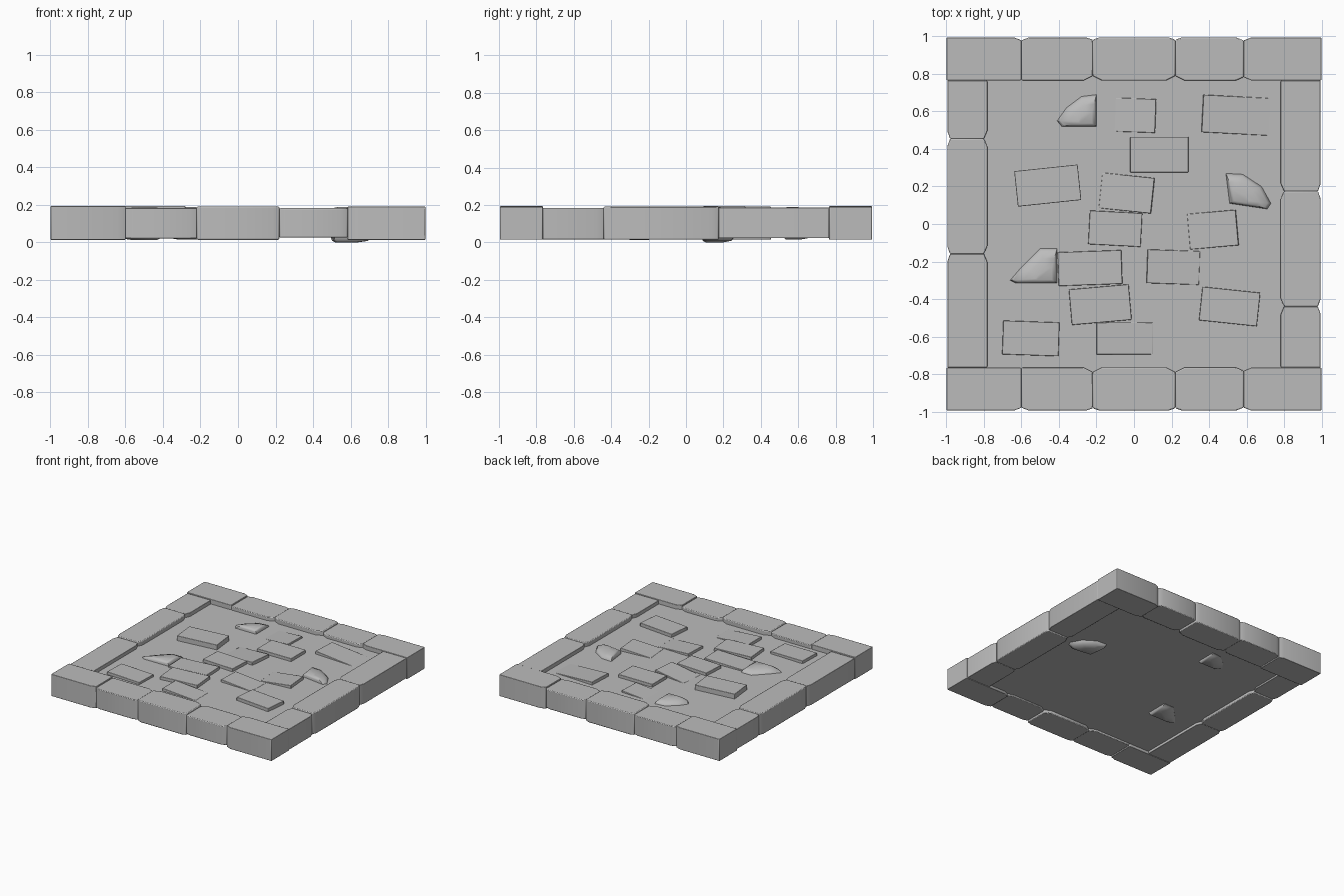
import bpy, bmesh, math
from mathutils import Vector, Matrix

cube = bpy.data.objects.get("Cube")
if cube:
    bpy.data.objects.remove(cube, do_unlink=True)

stone = bpy.data.materials.new("grey_stone")
stone.use_nodes = True
GREY = (0.5, 0.5, 0.5, 1)
stone.diffuse_color = GREY
stone.node_tree.nodes["Principled BSDF"].inputs["Base Color"].default_value = GREY


def finish(name, bm, bevel=0.0, angle=35):
    bmesh.ops.recalc_face_normals(bm, faces=bm.faces)
    mesh = bpy.data.meshes.new(name)
    bm.to_mesh(mesh)
    bm.free()
    obj = bpy.data.objects.new(name, mesh)
    bpy.context.collection.objects.link(obj)
    mesh.materials.append(stone)
    if bevel:
        mod = obj.modifiers.new("worn_edges", 'BEVEL')
        mod.width, mod.segments = bevel, 2
        mod.limit_method = 'ANGLE'
    bpy.ops.object.select_all(action='DESELECT')
    obj.select_set(True)
    bpy.context.view_layer.objects.active = obj
    bpy.ops.object.shade_smooth_by_angle(angle=math.radians(angle))
    return obj


def loft(bm, rings):
    """Skin a stack of equal-sized vertex rings and cap both ends."""
    rows = [[bm.verts.new(p) for p in ring] for ring in rings]
    for a, b in zip(rows, rows[1:]):
        for i in range(len(a)):
            j = (i + 1) % len(a)
            bm.faces.new((a[i], a[j], b[j], b[i]))
    bm.faces.new(rows[0])
    bm.faces.new(rows[-1])


# Border blocks: plan outline with chipped corners at the joints
def border_block(name, start, end, inner, outer, low, high, chips, to_world):
    i0, i1, o0, o1 = chips
    k = 0.025
    plan = []
    for s, t, ds, dt, c in ((start, inner, 1, 1, i0), (end, inner, -1, 1, i1),
                            (end, outer, -1, -1, o1), (start, outer, 1, -1, o0)):
        c = max(c, 0.004)
        a, b = (s + ds * (c + k * (c > 0.01)), t), (s, t + dt * c)
        plan += [b, a] if ds * dt > 0 else [a, b]
    bm = bmesh.new()
    loft(bm, [[(*to_world(s, t), z) for s, t in plan] for z in (low, high)])
    finish(name, bm, 0.006)


joints = [-1, -0.6, -0.22, 0.22, 0.585, 1]
tops = [0.193, 0.184, 0.191, 0.182, 0.19]
lows = [0.014, 0.022, 0.014, 0.026, 0.014]
inner_chips = [0, 0.006, 0.025, 0.025, 0.018, 0]
outer_chips = [0, 0.015, 0.012, 0.012, 0.016, 0]
for side, sign in (("front", -1), ("back", 1)):
    for i in range(5):
        border_block(f"{side}_border_block_{i + 1}", joints[i], joints[i + 1], 0.765, 0.995,
                     lows[i], tops[i],
                     (inner_chips[i], inner_chips[i + 1], outer_chips[i], outer_chips[i + 1]),
                     lambda s, t, g=sign: (s, g * t))

for side, sign, joints in (("left", 1, (-0.765, -0.44, 0.175, 0.765)),
                           ("right", -1, (-0.765, -0.16, 0.455, 0.765))):
    for i in range(3):
        border_block(f"{side}_border_block_{i + 1}", joints[i], joints[i + 1], 0.782, 0.995,
                     (0.016, 0.014, 0.022)[i], (0.184, 0.191, 0.186)[i],
                     (0.018 * (i > 0), 0.018 * (i < 2), 0.014 * (i > 0), 0.014 * (i < 2)),
                     lambda s, t, g=sign: (g * t, s))

# Thin recessed floor plate
bm = bmesh.new()
bmesh.ops.create_cube(bm, size=1, matrix=Matrix.Translation((0, 0, 0.096)) @
                      Matrix.Diagonal((1.7, 1.7, 0.118, 1)))
finish("floor_plate", bm)

# Raised bricks: x, y, length, width, turn, top height, sideways tilt (degrees)
bricks = [
    (0.00, 0.58, 0.23, 0.18, -2, 0.162, -4),
    (0.55, 0.58, 0.37, 0.20, -3, 0.167, 4),
    (0.135, 0.37, 0.31, 0.19, 0, 0.180, 0),
    (-0.46, 0.205, 0.34, 0.19, 6, 0.195, 0),
    (-0.04, 0.165, 0.28, 0.19, -6, 0.168, -5),
    (-0.10, -0.025, 0.28, 0.18, -3, 0.180, 0),
    (0.42, -0.03, 0.26, 0.19, 5, 0.168, -5),
    (-0.235, -0.235, 0.34, 0.18, 2, 0.172, -2),
    (0.21, -0.23, 0.28, 0.18, -2, 0.166, 4),
    (-0.18, -0.43, 0.32, 0.19, 5, 0.180, 0),
    (0.51, -0.44, 0.31, 0.18, -6, 0.182, 0),
    (-0.55, -0.61, 0.30, 0.18, -2, 0.176, 1),
    (-0.05, -0.61, 0.30, 0.17, 0, 0.167, 4),
]
for n, (x, y, length, width, turn, top, tilt) in enumerate(bricks, 1):
    bm = bmesh.new()
    place = (Matrix.Translation((x, y, top)) @ Matrix.Rotation(math.radians(turn), 4, 'Z')
             @ Matrix.Rotation(math.radians(tilt), 4, 'Y') @ Matrix.Translation((0, 0, -0.03))
             @ Matrix.Diagonal((length, width, 0.06, 1)))
    bmesh.ops.create_cube(bm, size=1, matrix=place)
    finish(f"raised_brick_{n}", bm, 0.003)

# Rounded stones through the plate: steep at one corner, domed on the other side
# (first outline point is the steep corner)
stones = [
    ([(-0.2, 0.52), (-0.2, 0.69), (-0.28, 0.68), (-0.36, 0.62), (-0.41, 0.55), (-0.385, 0.52)], 0.016),
    ([(0.51, 0.11), (0.71, 0.08), (0.73, 0.11), (0.68, 0.2), (0.58, 0.265), (0.49, 0.27)], 0.0),
    ([(-0.41, -0.315), (-0.41, -0.13), (-0.5, -0.13), (-0.6, -0.23), (-0.66, -0.3), (-0.63, -0.315)], 0.012),
]
for n, (outline, low) in enumerate(stones, 1):
    pts = [Vector(p) for p in outline]
    centre = sum(pts, Vector((0, 0))) / len(pts)
    anchor = pts[0].lerp(centre, 0.35)
    profile = [(0.5, low), (0.8, low + 0.008), (0.97, 0.035), (1.0, 0.09),
               (1.0, 0.155), (0.9, 0.17), (0.65, 0.183), (0.35, 0.188)]
    bm = bmesh.new()
    loft(bm, [[(*anchor.lerp(p, s), z) for p in pts] for s, z in profile])
    finish(f"rounded_stone_{n}", bm, angle=50)
